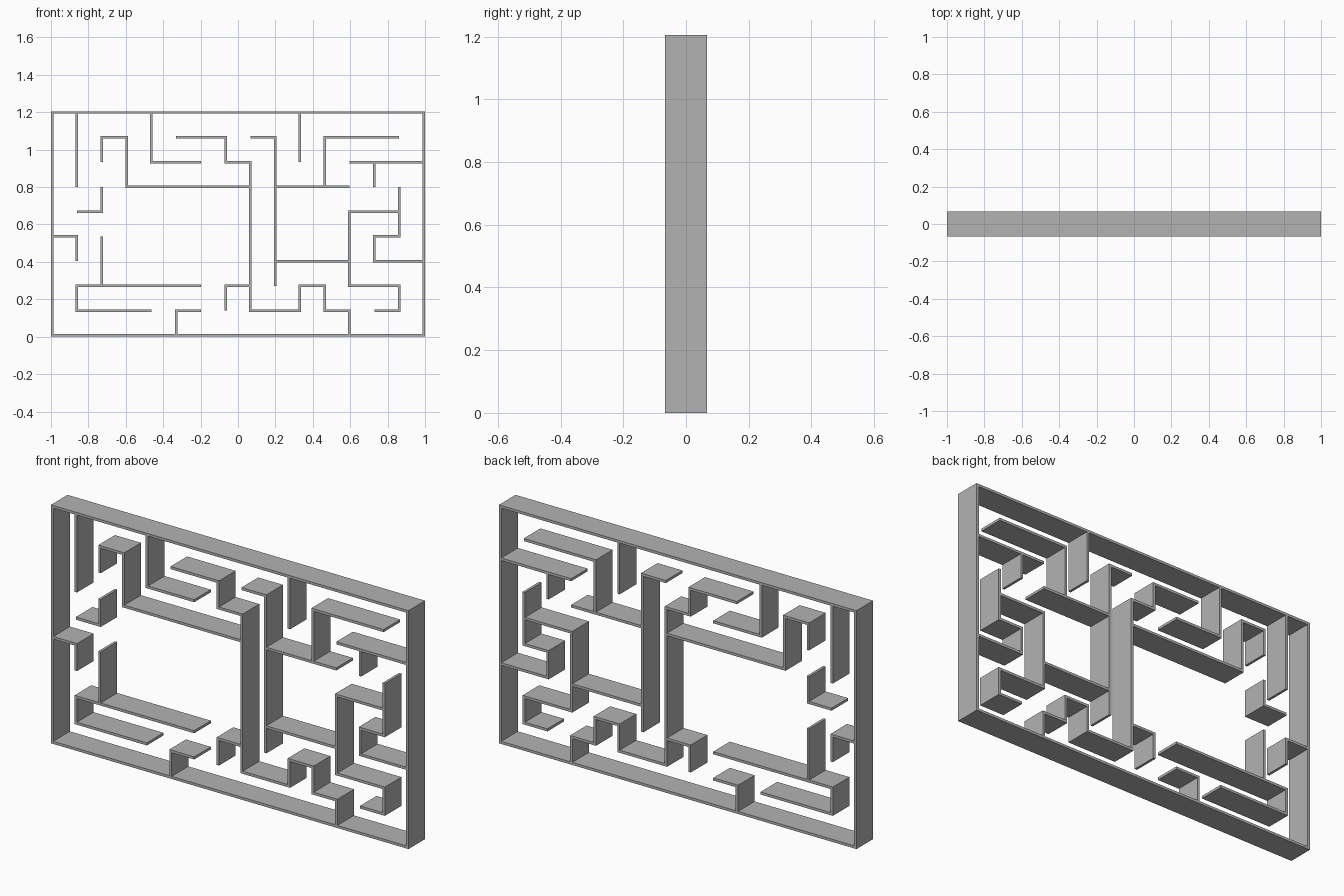
import bpy
import bmesh
from mathutils import Vector

COLUMNS, ROWS = 15, 9
CELL = 2 / (COLUMNS + 0.1)
THICK = CELL * 0.1
DEPTH = CELL
STEPS = {"r": Vector((1, 0)), "l": Vector((-1, 0)), "u": Vector((0, 1)), "d": Vector((0, -1))}

cube = bpy.data.objects.get("Cube")
if cube:
    bpy.data.objects.remove(cube, do_unlink=True)

# Single grey material
grey = bpy.data.materials.new("wall grey")
grey.use_nodes = True
colour = (0.45, 0.45, 0.45, 1)
grey.diffuse_color = colour
grey.node_tree.nodes["Principled BSDF"].inputs["Base Color"].default_value = colour


def corners(start, moves):
    """Start, turning and end points of a walk over the grid."""
    points, here = [Vector(start)], Vector(start)
    for i, move in enumerate(moves):
        here = here + STEPS[move]
        if i == len(moves) - 1 or moves[i + 1] != move:
            points.append(here.copy())
    return points


def build_wall(name, start, moves):
    """Upright strip following the walk, with mitred corners."""
    points = corners(start, moves)
    closed = points[0] == points[-1]
    if closed:
        points.pop()
    count = len(points)
    links = [(i, (i + 1) % count) for i in range(count if closed else count - 1)]
    dirs = [(points[b] - points[a]).normalized() for a, b in links]
    bm = bmesh.new()
    rings = []
    for i, p in enumerate(points):
        before = dirs[i - 1] if i or closed else dirs[0]
        after = dirs[i] if i < len(dirs) else dirs[-1]
        side = Vector((-before.y, before.x))
        if before != after:
            side += Vector((-after.y, after.x))
        ring = []
        for s, y in ((1, -1), (1, 1), (-1, 1), (-1, -1)):
            q = (p - Vector((COLUMNS / 2, 0))) * CELL + side * s * THICK / 2
            ring.append(bm.verts.new((q.x, y * DEPTH / 2, q.y + THICK / 2)))
        rings.append(ring)
    for a, b in links:
        for k in range(4):
            n = (k + 1) % 4
            bm.faces.new((rings[a][k], rings[a][n], rings[b][n], rings[b][k]))
    if not closed:
        bm.faces.new(rings[0])
        bm.faces.new(rings[-1])
    bmesh.ops.recalc_face_normals(bm, faces=bm.faces)
    mesh = bpy.data.meshes.new(name)
    bm.to_mesh(mesh)
    bm.free()
    mesh.materials.append(grey)
    bpy.context.collection.objects.link(bpy.data.objects.new(name, mesh))


# Outer frame
build_wall("outer_frame", (0, 0), "r" * COLUMNS + "u" * ROWS + "l" * COLUMNS + "d" * ROWS)

# Inner walls: name, starting grid node, walk
WALLS = [
    ("upper_right_drop", (1, 9), "ddd"),
    ("upper_right_hook", (2, 7), "urddrrrrr"),
    ("top_bracket", (4, 9), "ddrr"),
    ("central_long_wall", (5, 8), "rrdrddddddrrurdrd"),
    ("central_post", (8, 8), "rdddddd"),
    ("top_drop", (10, 9), "dd"),
    ("upper_left_bracket", (14, 8), "llldd"),
    ("middle_shelf", (9, 6), "rrr"),
    ("upper_left_shelf", (12, 7), "rrr"),
    ("upper_left_stub", (13, 7), "d"),
    ("left_step", (14, 6), "ddldrr"),
    ("left_spiral", (14, 5), "lldddrrdl"),
    ("lower_shelf", (9, 3), "rrr"),
    ("right_angle", (1, 5), "ru"),
    ("right_hook", (0, 4), "rd"),
    ("right_post", (2, 4), "dd"),
    ("lower_right_channel", (6, 2), "llllldrrr"),
    ("bottom_angle", (6, 1), "ld"),
    ("lower_middle_hook", (7, 1), "ur"),
]
for name, start, moves in WALLS:
    build_wall(name, start, moves)
